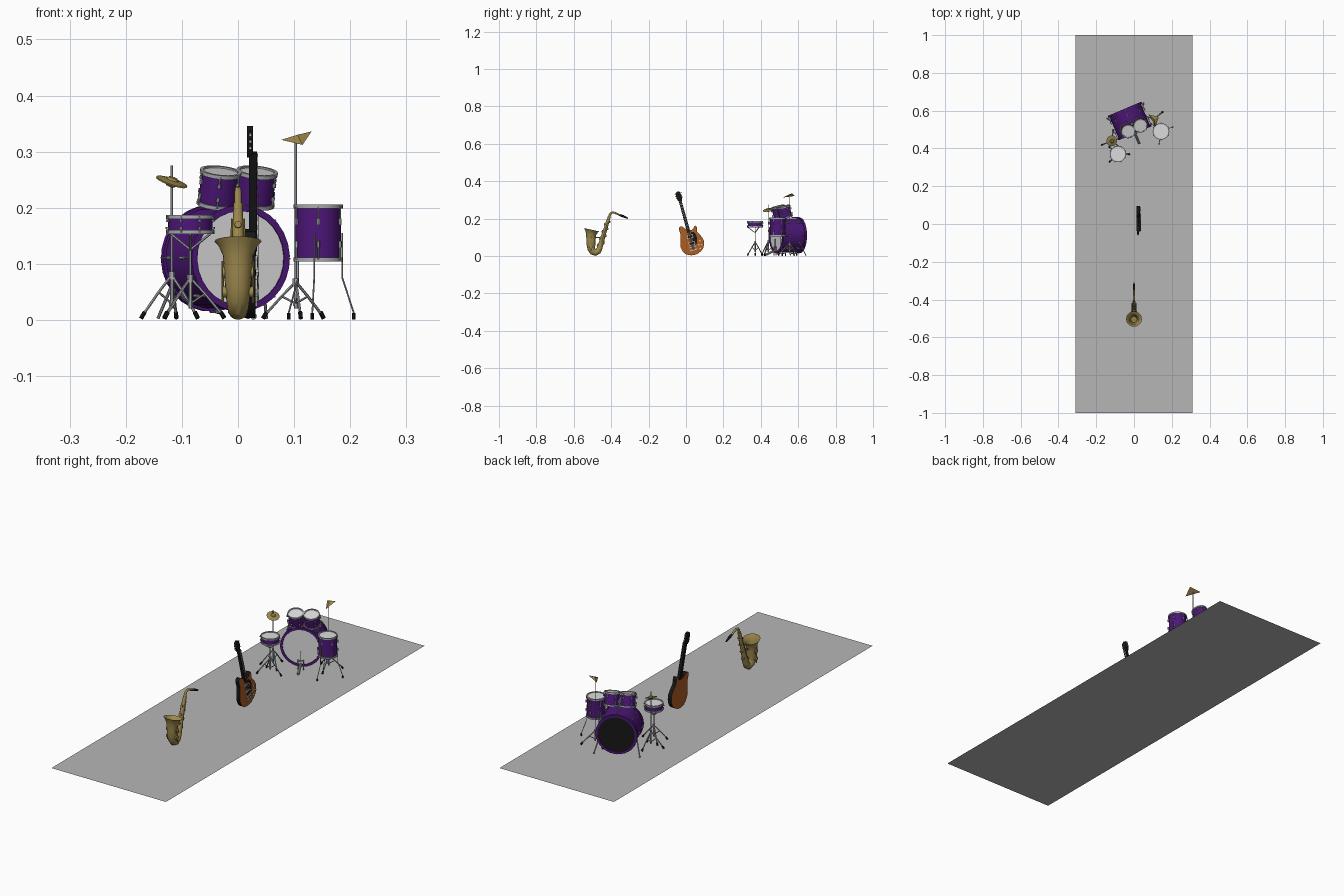
import bpy, bmesh, math
from mathutils import Vector as V

if "Cube" in bpy.data.objects:
    bpy.data.objects.remove(bpy.data.objects["Cube"])

def mat(name, r, g, b):
    m = bpy.data.materials.new(name)
    m.diffuse_color = (r, g, b, 1)
    m.use_nodes = True
    m.node_tree.nodes["Principled BSDF"].inputs["Base Color"].default_value = m.diffuse_color
    return m

GREY = mat("floor_grey", .47, .47, .47)
PURPLE = mat("purple_shell", .075, .008, .19)
CHROME = mat("chrome", .4, .41, .43)
WHITE = mat("drum_skin_white", .72, .72, .72)
BLACK = mat("black", .008, .008, .008)
BRASS = mat("brass", .34, .25, .075)
BROWN = mat("guitar_wood", .42, .11, .015)

def finish(name, bm, mats, smooth=True):
    bmesh.ops.recalc_face_normals(bm, faces=bm.faces)
    me = bpy.data.meshes.new(name)
    bm.to_mesh(me)
    bm.free()
    for m in mats:
        me.materials.append(m)
    ob = bpy.data.objects.new(name, me)
    bpy.context.collection.objects.link(ob)
    if smooth:
        bpy.context.view_layer.objects.active = ob
        ob.select_set(True)
        bpy.ops.object.shade_smooth_by_angle(angle=math.radians(35))
        ob.select_set(False)
    return ob

def add_lathe(bm, base, axis, prof, sides):
    """Revolve (radius, height) pairs about an axis through base."""
    q = V((0, 0, 1)).rotation_difference(V(axis))
    rings = []
    for r, h in prof:
        rings.append([bm.verts.new(V(base) + q @ V((r * math.cos(a), r * math.sin(a), h)))
                      for a in (2 * math.pi * i / sides for i in range(sides))])
    for a, b in zip(rings, rings[1:]):
        for i in range(sides):
            j = (i + 1) % sides
            bm.faces.new((a[i], a[j], b[j], b[i]))
    return rings

def lathe(name, m, base, axis, prof, sides=28, cap=True):
    bm = bmesh.new()
    rings = add_lathe(bm, base, axis, prof, sides)
    if cap:
        bm.faces.new(rings[0])
        bm.faces.new(rings[-1])
    return finish(name, bm, [m])

def rods(name, m, items, sides=8):
    """One object made of straight rods (start, end, radius)."""
    bm = bmesh.new()
    for p, q, r in items:
        d = V(q) - V(p)
        rings = add_lathe(bm, p, d.normalized(), [(r, 0), (r, d.length)], sides)
        bm.faces.new(rings[0])
        bm.faces.new(rings[1])
    return finish(name, bm, [m])

def tube(name, m, path, sides=20, cap=True):
    """Tapered tube in the x = 0 plane through (y, z, radius) points."""
    bm = bmesh.new()
    pts = [V((0, p[0], p[1])) for p in path]
    rings = []
    for i, p in enumerate(pts):
        t = (pts[min(i + 1, len(pts) - 1)] - pts[max(i - 1, 0)]).normalized()
        up = t.cross(V((1, 0, 0)))
        rings.append([bm.verts.new(p + path[i][2] * (V((math.cos(a), 0, 0)) + up * math.sin(a)))
                      for a in (2 * math.pi * k / sides for k in range(sides))])
    for a, b in zip(rings, rings[1:]):
        for i in range(sides):
            j = (i + 1) % sides
            bm.faces.new((a[i], a[j], b[j], b[i]))
    if cap:
        bm.faces.new(rings[-1])
    return finish(name, bm, [m])

# floor sheet
bm = bmesh.new()
bm.faces.new([bm.verts.new(p) for p in ((-.31, -1, 0), (.31, -1, 0), (.31, 1, 0), (-.31, 1, 0))])
finish("floor", bm, [GREY], False)

# ---------------- saxophone ----------------
body = [(-.503, .14, .042), (-.505, .131, .034), (-.507, .115, .027), (-.508, .09, .025), (-.508, .06, .023),
        (-.506, .038, .021), (-.497, .023, .019), (-.483, .018, .0175), (-.470, .025, .016), (-.461, .042, .0145),
        (-.452, .075, .013), (-.437, .125, .011), (-.420, .18, .009), (-.411, .208, .008)]
tube("sax_body", BRASS, body)
tube("sax_bell_inside", BRASS, [(y, z, r * (1 - .05 * i)) for i, (y, z, r) in enumerate(body[:6])])
tube("sax_neck", BRASS, [(-.412, .205, .0065), (-.407, .222, .006), (-.399, .231, .0058), (-.387, .233, .0055),
                         (-.37, .226, .005), (-.345, .215, .0045)], 12)
tube("sax_mouthpiece", BLACK, [(-.352, .218, .006), (-.335, .212, .0062), (-.31, .201, .003)], 12)
keys = []
for k in range(8):  # key cups along the body tube
    f = k / 7
    c = V((0, -.458 + .04 * f, .055 + .13 * f))
    out = V((0, .96, -.28)) if k % 2 else V((0, -.96, .28))
    keys.append((c + out * .008, c + out * (.018 - .004 * f), .0085 - .003 * f))
for s in (-1, 1):  # side key cups on the bell
    for z in (.05, .085):
        keys.append(((s * .02, -.507, z), (s * .028, -.507, z), .010))
rods("sax_keys", BRASS, keys, 12)
rods("sax_key_rods", BRASS, [((s * .012, -.462, .04), (s * .011, -.42, .18), .0018) for s in (-1, 1)]
     + [((s * .027, -.507, .03), (s * .027, -.507, .105), .002) for s in (-1, 1)]
     + [((0, -.49, .1), (0, -.445, .1), .003)], 6)

# ---------------- guitar (faces +x, leans back along y) ----------------
def G(u, v, w):
    return V((.022 + w, .025 + .964 * u - .266 * v, .091 + .266 * u + .964 * v))

def rounded(pts, n=5):
    out = []
    for i in range(len(pts)):
        a, b, c, d = (V(pts[(i + k) % len(pts)]) for k in (-1, 0, 1, 2))
        for s in range(n):
            t = s / n
            out.append(.5 * (2 * b + (c - a) * t + (2 * a - 5 * b + 4 * c - d) * t * t
                             + (3 * b - a - 3 * c + d) * t ** 3))
    return out

def plate(name, mats, pts, w0, w1):
    """Extruded outline; second material goes on the edge faces."""
    bm = bmesh.new()
    lo = [bm.verts.new(G(p[0], p[1], w0)) for p in pts]
    hi = [bm.verts.new(G(p[0], p[1], w1)) for p in pts]
    bm.faces.new(lo)
    bm.faces.new(hi)
    for i in range(len(pts)):
        j = (i + 1) % len(pts)
        bm.faces.new((lo[i], lo[j], hi[j], hi[i])).material_index = len(mats) - 1
    return finish(name, bm, mats)

def box(u, v, a, b):
    return [(u - a, v - b), (u + a, v - b), (u + a, v + b), (u - a, v + b)]

outline = rounded([(-.012, .060), (-.030, .078), (-.046, .070), (-.046, .035), (-.056, .005), (-.063, -.028),
                   (-.052, -.066), (-.020, -.085), (.018, -.085), (.052, -.064), (.065, -.028), (.057, .002),
                   (.044, .028), (.048, .052), (.040, .062), (.026, .048), (.012, .046)])
plate("guitar_body", [BROWN, BLACK], outline, -.010, .009)
plate("guitar_pickguard", [BLACK], rounded([(.01, .03), (.028, .028), (.034, .0), (.026, -.03), (.012, -.03)], 4), .009, .0105)
plate("guitar_neck", [BLACK], [(-.009, .035), (.009, .035), (.0075, .215), (-.0075, .215)], -.002, .012)
plate("guitar_headstock", [BLACK], [(-.008, .208), (.008, .208), (.015, .226), (.012, .258), (0, .264),
                                    (-.012, .258), (-.015, .226)], -.006, .005)
for i, v in enumerate((.012, -.024)):
    plate(f"pickup_frame_{i}", [WHITE], box(0, v, .017, .009), .009, .0125)
    plate(f"pickup_{i}", [BLACK], box(0, v, .014, .006), .0125, .0135)
plate("guitar_bridge", [CHROME], box(0, -.044, .018, .003), .009, .014)
plate("guitar_tailpiece", [CHROME], box(0, -.060, .019, .004), .009, .013)
plate("guitar_nut", [WHITE], box(0, .210, .0075, .0015), .004, .0128)
for i in range(9):
    plate(f"fret_marker_{i}", [WHITE], box(0, .06 + .0165 * i, .0045, .003), .012, .0124)
rods("guitar_strings", CHROME, [(G(s * .0022, -.06, .0142), G(s * .0022, .212, .0135), .0004)
                                for s in (-2.5, -1.5, -.5, .5, 1.5, 2.5)], 4)
rods("tuning_pegs", WHITE, [(G(s * .011, v, 0), G(s * .019, v, 0), .0026)
                            for s in (-1, 1) for v in (.228, .240, .252)], 6)
rods("guitar_knobs", WHITE, [(G(u, v, .009), G(u, v, .015), .004)
                             for u, v in ((.045, -.022), (.034, -.042), (.05, -.045), (.036, -.062))], 10)

# ---------------- drum kit ----------------
def drum(name, c, axis, r, d, hoop_mat, back_mat, rim, lugs):
    ax, c = V(axis).normalized(), V(c)
    q = V((0, 0, 1)).rotation_difference(ax)
    h = d / 2
    lathe(name + "_shell", PURPLE, c, ax, [(r * .97, -h), (r * .97, h)], cap=False)
    lug_items = []
    for s, m in ((1, WHITE), (-1, back_mat)):
        lathe(name + ("_top_skin" if s > 0 else "_bottom_skin"), m, c, ax,
              [(r * .97, s * (h - .002)), (r * .97, s * h)])
        z0, z1 = s * (h - rim), s * (h + .003)
        lathe(name + ("_top_hoop" if s > 0 else "_bottom_hoop"), hoop_mat, c, ax,
              [(r * .96, z0), (r + .002, z0), (r + .002, z1), (r - rim, z1), (r - rim, s * h)], cap=False)
        for i in range(lugs):
            a = 2 * math.pi * (i + .5) / lugs
            e = q @ V((math.cos(a), math.sin(a), 0)) * (r + .003)
            lug_items.append((c + e + ax * s * h, c + e + ax * s * h * .3, .0016))
            lug_items.append((c + e + ax * s * h * .55, c + e + ax * s * h * .3, .0032))
    rods(name + "_lugs", CHROME, lug_items, 6)

A = V((.39, -.92, 0))  # direction the kit faces
bass_c = V((-.0225, .545, .11))
drum("bass_drum", bass_c, A, .093, .135, PURPLE, BLACK, .009, 8)
tilt = V((.39 * .26, -.92 * .26, .966))
toms = [V((-.031, .49, .263)), V((.034, .52, .263))]
for i, p in enumerate(toms):
    drum(f"tom_{i}", p - tilt * .029, tilt, .035, .058, CHROME, WHITE, .004, 6)
drum("snare", (-.085, .37, .17), (0, 0, 1), .041, .028, CHROME, WHITE, .004, 8)
floor_tom = V((.143, .49, .155))
drum("floor_tom", floor_tom, (0, 0, 1), .042, .095, CHROME, WHITE, .004, 6)

# tom holder on the bass drum
post = V((-.012, .53, .19))
rods("tom_holder", CHROME, [(post, post + V((0, 0, .045)), .005)]
     + [(post + V((0, 0, .04)), p - tilt * .03, .004) for p in toms])

# floor tom legs
legs, tips = [], []
for deg in (21, 141, 261):
    e = V((math.cos(math.radians(deg)), math.sin(math.radians(deg)), 0))
    base = V((.143, .49, 0))
    knee, foot = base + e * .046 + V((0, 0, .075)), base + e * .068 + V((0, 0, .012))
    legs += [(base + e * .046 + V((0, 0, .155)), knee, .0016), (knee, foot, .0016)]
    tips.append((foot, foot - V((0, 0, .011)), .003))
rods("floor_tom_legs", CHROME, legs, 6)
rods("floor_tom_feet", BLACK, tips)

# tripod stands
def stand(name, x, y, top, hub, reach, angles):
    items, feet = [((x, y, .02), (x, y, hub), .0035), ((x, y, hub), (x, y, top), .002),
                   ((x, y, hub - .008), (x, y, hub + .006), .0055), ((x, y, .025), (x, y, .033), .005)], []
    for deg in angles:
        e = V((math.cos(math.radians(deg)), math.sin(math.radians(deg)), 0))
        p = V((x, y, 0))
        knee, foot = p + e * reach * .45 + V((0, 0, hub * .62)), p + e * reach + V((0, 0, .008))
        items += [(p + V((0, 0, hub)), knee, .0026), (knee, foot, .0026),
                  (p + V((0, 0, .029)), knee, .002)]
        feet.append((foot + e * -.004 + V((0, 0, .006)), foot + e * .003 - V((0, 0, .005)), .004))
    rods(name, CHROME, items, 6)
    rods(name + "_feet", BLACK, feet, 6)

stand("snare_stand", -.085, .37, .152, .075, .058, (0, 140, 222))
stand("hihat_stand", -.118, .44, .275, .08, .056, (202, 82, 322))
stand("crash_stand", .103, .555, .322, .068, .06, (38, 158, 278))
rods("snare_basket", CHROME, [((-.085, .37, .125), (-.085 + .04 * math.cos(a), .37 + .04 * math.sin(a), .153), .0022)
                              for a in (.5, 2.6, 4.7)], 6)

# cymbals
n = V((.3, -.2, .93)).normalized()
for s, nm in ((1, "hihat_top"), (-1, "hihat_bottom")):
    lathe(nm, BRASS, V((-.118, .44, .246)), n,
          [(.029, s * .001), (.011, s * .004), (.008, s * .008), (.002, s * .009)], 20)
bm = bmesh.new()  # three-cornered crash cymbal
edge = [bm.verts.new(p) for p in ((.077, .58, .321), (.131, .567, .336), (.115, .516, .312))]
for dz in (.007, -.001):
    mid = bm.verts.new((.106, .555, .323 + dz))
    for i in range(3):
        bm.faces.new((edge[i], edge[(i + 1) % 3], mid))
finish("crash_cymbal", bm, [BRASS], False)

# bass pedal and spurs
side = V((.92, .39, 0))
front = bass_c + A * .075
front.z = 0
rods("bass_pedal", CHROME, [(front + side * s * .012 + V((0, 0, .002)), front + side * s * .012 + V((0, 0, .05)), .0025)
                            for s in (-1, 1)]
     + [(front + V((0, 0, .045)) - side * .014, front + V((0, 0, .045)) + side * .014, .002),
        (front + V((0, 0, .045)), front + V((0, 0, .09)), .0015),
        (front + V((0, 0, .03)), front + A * .055 + V((0, 0, .006)), .006)])
rods("bass_spurs", CHROME, [(bass_c - A * .03 + side * s * .085 - V((0, 0, .035)),
                             V((bass_c.x, bass_c.y, .003)) - A * .06 + side * s * .105, .003) for s in (-1, 1)])
